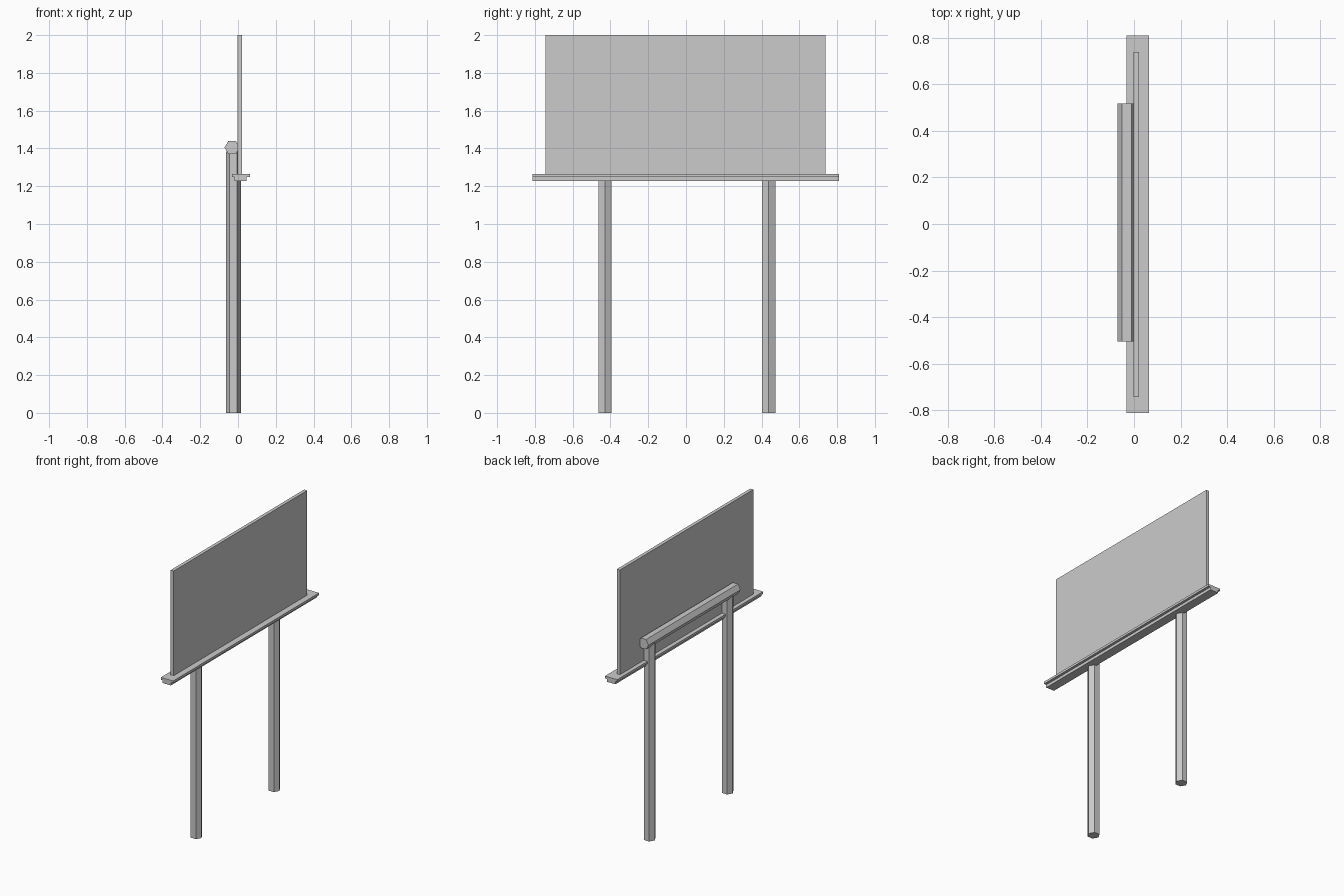
import bpy, math
from mathutils import Matrix

if "Cube" in bpy.data.objects:
    bpy.data.objects.remove(bpy.data.objects["Cube"])


def box(name, x0, x1, y0, y1, z0, z1):
    bpy.ops.mesh.primitive_cube_add(size=1)
    ob = bpy.context.object
    ob.name = name
    ob.data.transform(Matrix.Diagonal((x1 - x0, y1 - y0, z1 - z0, 1)))
    ob.location = ((x0 + x1) / 2, (y0 + y1) / 2, (z0 + z1) / 2)
    return ob


def hex_bar(name, length, location, along_y=False):
    # six-sided bar with its corners pointing to -x and +x
    bpy.ops.mesh.primitive_cylinder_add(vertices=6, radius=0.04, depth=length)
    ob = bpy.context.object
    ob.name = name
    ob.data.transform(Matrix.Rotation(math.radians(90), 4, 'Z'))
    if along_y:
        ob.data.transform(Matrix.Rotation(math.radians(90), 4, 'X'))
    ob.location = location
    return ob


# sign panel
box("panel", -0.003, 0.021, -0.744, 0.739, 1.255, 2.0)

# stepped ledge under the panel
box("ledge_top", -0.032, 0.064, -0.812, 0.81, 1.248, 1.264)
box("ledge_base", -0.018, 0.046, -0.812, 0.81, 1.228, 1.248)

# hexagonal posts
for name, y in (("left_post", -0.428), ("right_post", 0.438)):
    hex_bar(name, 1.385, (-0.024, y, 0.6925))

# cross rail joining the post tops
hex_bar("cross_rail", 1.023, (-0.031, 0.006, 1.405), along_y=True)
